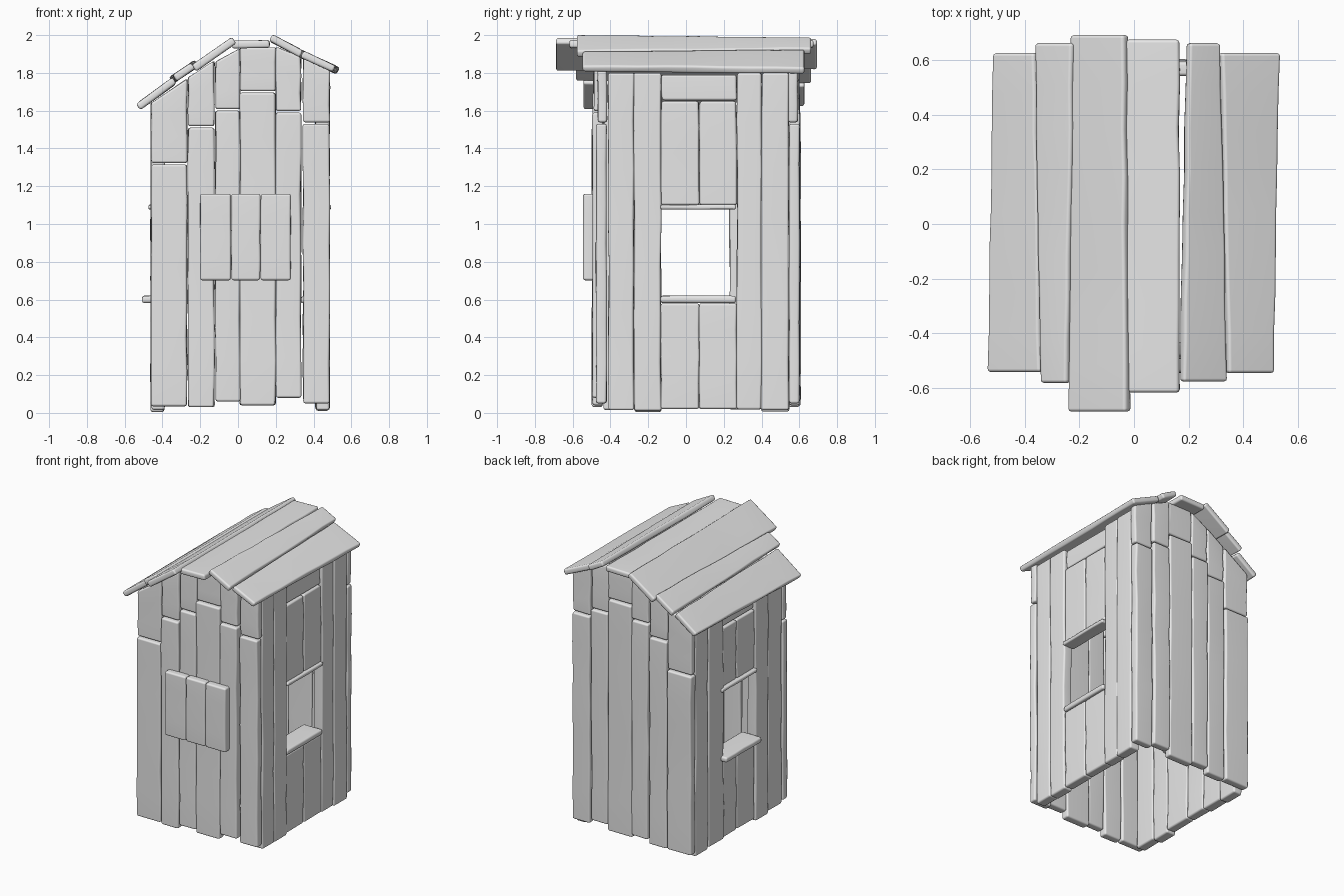
import bpy, bmesh, math, random
from mathutils import Vector

random.seed(7)
if "Cube" in bpy.data.objects:
    bpy.data.objects.remove(bpy.data.objects["Cube"], do_unlink=True)

wood = bpy.data.materials.new("weathered_grey_wood")
wood.use_nodes = True
GREY = (0.8, 0.8, 0.8, 1)
wood.diffuse_color = GREY
wood.node_tree.nodes["Principled BSDF"].inputs["Base Color"].default_value = GREY

X, Y, Z = Vector((1, 0, 0)), Vector((0, 1, 0)), Vector((0, 0, 1))


def board(name, quad, thick, origin, u, v, w, wobble=0.004, rows=7, round_off=0.012):
    """Worn board: quad (low-left, low-right, top-right, top-left) in u, v, thickened along w."""
    bm = bmesh.new()
    a, b, c, d = [Vector(p) for p in quad]
    rings = []
    for i in range(rows + 1):
        t = i / rows
        left, right = a.lerp(d, t), b.lerp(c, t)
        ring = []
        for p, h in ((left, 0), (right, 0), (right, thick), (left, thick)):
            du = random.uniform(-wobble, wobble)
            dw = random.uniform(-wobble, wobble) * 0.6
            ring.append(bm.verts.new(origin + u * (p.x + du) + v * p.y + w * (h + dw)))
        rings.append(ring)
    for lo, hi in zip(rings, rings[1:]):
        for k in range(4):
            n = (k + 1) % 4
            bm.faces.new((lo[k], lo[n], hi[n], hi[k]))
    bm.faces.new(rings[0])
    bm.faces.new(rings[-1])
    bmesh.ops.recalc_face_normals(bm, faces=bm.faces)
    # worn, rounded edges
    hard = [e for e in bm.edges if e.calc_face_angle(0) > 0.7]
    bmesh.ops.bevel(bm, geom=hard, offset=min(round_off, thick * 0.35), segments=2,
                    profile=0.5, affect='EDGES', clamp_overlap=True)
    me = bpy.data.meshes.new(name)
    bm.to_mesh(me)
    bm.free()
    me.polygons.foreach_set("use_smooth", [True] * len(me.polygons))
    me.set_sharp_from_angle(angle=math.radians(50))
    me.materials.append(wood)
    obj = bpy.data.objects.new(name, me)
    bpy.context.scene.collection.objects.link(obj)
    # broad faces stay flat, only the edges look rounded
    obj.modifiers.new("flat_faces", 'WEIGHTED_NORMAL').keep_sharp = True
    return obj


def rect(u0, u1, v0, v1):
    return [(u0, v0), (u1, v0), (u1, v1), (u0, v1)]


# Gable walls: left, right, bottom, joint, top at left, top at right
gable = [
    (-0.46, -0.27, 0.035, 1.315, 1.64, 1.77),
    (-0.264, -0.126, 0.03, 1.51, 1.775, 1.865),
    (-0.12, 0.011, 0.06, 1.60, 1.86, 1.93),
    (0.011, 0.20, 0.04, 1.695, 1.935, 1.935),
    (0.20, 0.333, 0.08, 1.59, 1.94, 1.885),
    (0.345, 0.485, 0.05, 1.53, 1.88, 1.81),
]
for side, y, out in (("front", -0.44, -Y), ("back", 0.547, Y)):
    for i, (l, r, low, joint, tl, tr) in enumerate(gable):
        shift = out * random.uniform(-0.003, 0.004)
        if side == "front" and i == 5:
            shift = Y * 0.02
        board(f"{side}_wall_board_{i + 1}", rect(l, r, low, joint), 0.056,
              Y * y + shift, X, Z, out)
        board(f"{side}_gable_board_{i + 1}",
              [(l, joint + 0.008), (r, joint + 0.008), (r, tr), (l, tl)], 0.05,
              Y * y + shift - out * 0.002, X, Z, out, rows=3)

# Side walls with a window opening in the middle column
uprights = [(-0.41, -0.275), (-0.275, -0.132), (0.27, 0.40), (0.40, 0.545)]
for side, x, out, top, head in (("left", 0.411, X, 1.80, 1.65), ("right", -0.389, -X, 1.645, 1.52)):
    base = X * x
    edge = 0.27 if side == "left" else 0.23
    for i, (a, b) in enumerate(uprights):
        if side == "right" and i == 0:
            a = -0.435
        if i == 2:
            a = edge
        low = random.uniform(0.004, 0.02)
        board(f"{side}_wall_board_{i + 1}", rect(a, b, low, top), 0.07,
              base + out * random.uniform(-0.004, 0.004), Y, Z, out)
    for i, (a, b) in enumerate(((-0.132, 0.069), (0.071, edge - 0.002))):
        board(f"{side}_lower_window_board_{i + 1}", rect(a, b, 0.02, 0.58), 0.064, base, Y, Z, out, rows=4)
        board(f"{side}_upper_window_board_{i + 1}", rect(a, b, 1.10, head), 0.064, base, Y, Z, out, rows=4)
    board(f"{side}_window_header", rect(-0.13, edge, head + 0.005, top - 0.01), 0.055, base, Y, Z, out, rows=2)

# Window sills and lintels, laid flat along y
for name, x0, x1, z, thick in (("left_window_sill", 0.335, 0.486, 0.582, 0.038),
                               ("left_window_lintel", 0.40, 0.492, 1.077, 0.025),
                               ("right_window_sill", -0.508, -0.35, 0.582, 0.038),
                               ("right_window_lintel", -0.474, -0.38, 1.077, 0.025)):
    board(name, rect(x0, x1, -0.135, 0.265), thick, Z * z, X, Y, Z, wobble=0.002, rows=4)

# Closed shutter on the front
for i, (a, b) in enumerate(((-0.20, -0.037), (-0.035, 0.118), (0.12, 0.28))):
    board(f"front_shutter_board_{i + 1}", rect(a, b, 0.702, 1.16), 0.058,
          Y * -0.487, X, Z, -Y, wobble=0.002, rows=4)

# Roof boards: underside start and end in x, z; front and back y; widening at front and back
roof = [
    ((-0.506, 1.612), (-0.335, 1.736), -0.543, 0.627, 0.014, -0.01),
    ((-0.335, 1.748), (-0.215, 1.83), -0.583, 0.663, -0.014, 0.012),
    ((-0.219, 1.81), (-0.012, 1.955), -0.688, 0.693, 0.003, -0.008),
    ((-0.028, 1.93), (0.166, 1.933), -0.618, 0.676, 0.002, 0.0),
    ((0.172, 1.964), (0.318, 1.888), -0.578, 0.663, 0.01, -0.018),
    ((0.318, 1.886), (0.512, 1.797), -0.547, 0.627, -0.014, 0.012),
]
for i, ((x0, z0), (x1, z1), y0, y1, fw, bw) in enumerate(roof):
    start = Vector((x0, 0, z0))
    run = Vector((x1, 0, z1)) - start
    wide, along = run.length, run.normalized()
    board(f"roof_board_{i + 1}",
          [(-fw, y0), (wide + fw, y0), (wide + bw, y1), (-bw, y1)], 0.04,
          start, along, Y, along.cross(Y), wobble=0.003, rows=8)
